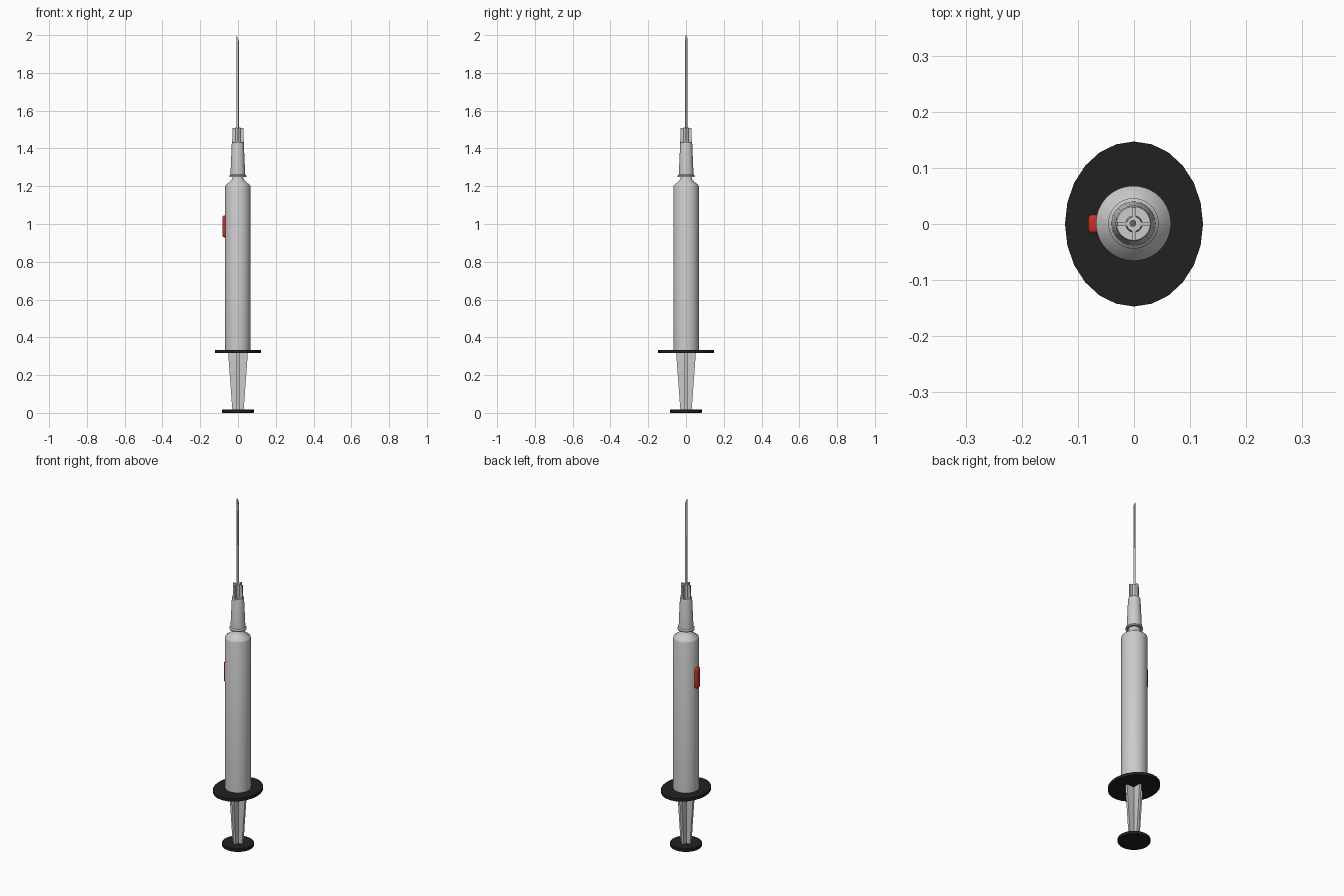
import bpy, bmesh, math
from mathutils import Vector

if "Cube" in bpy.data.objects:
    bpy.data.objects.remove(bpy.data.objects["Cube"])

def material(name, color):
    m = bpy.data.materials.new(name)
    m.diffuse_color = (*color, 1)
    m.use_nodes = True
    m.node_tree.nodes["Principled BSDF"].inputs["Base Color"].default_value = m.diffuse_color
    return m

black = material("black_plastic", (0.015, 0.015, 0.015))
red = material("red_plastic", (0.55, 0.03, 0.02))

def finish(name, bm, mat=None, smooth=True):
    bmesh.ops.recalc_face_normals(bm, faces=bm.faces)
    me = bpy.data.meshes.new(name)
    bm.to_mesh(me)
    bm.free()
    ob = bpy.data.objects.new(name, me)
    bpy.context.collection.objects.link(ob)
    if mat:
        me.materials.append(mat)
    if smooth:
        bpy.ops.object.select_all(action='DESELECT')
        ob.select_set(True)
        bpy.context.view_layer.objects.active = ob
        bpy.ops.object.shade_smooth_by_angle(angle=math.radians(35))
    return ob

def lathe(name, profile, sides=32, sx=1, sy=1, mat=None, centre=(0, 0)):
    """Revolve (radius, z) points; zero radius ends close the shape."""
    bm = bmesh.new()
    vs = [bm.verts.new((r, 0, z)) for r, z in profile]
    es = [bm.edges.new(p) for p in zip(vs, vs[1:])]
    bmesh.ops.spin(bm, geom=vs + es, cent=(0, 0, 0), axis=(0, 0, 1),
                   angle=math.tau, steps=sides, use_duplicate=False)
    bmesh.ops.remove_doubles(bm, verts=bm.verts, dist=1e-5)
    for v in bm.verts:
        v.co = Vector((v.co.x * sx + centre[0], v.co.y * sy + centre[1], v.co.z))
    return finish(name, bm, mat)

def cross_fins(name, r0, z0, r1, z1, thick):
    """Two crossed tapering plates."""
    bm = bmesh.new()
    t = thick / 2
    for turn in (0, 1):
        rings = []
        for r, z in ((r0, z0), (r1, z1)):
            pts = [(-r, -t), (r, -t), (r, t), (-r, t)]
            rings.append([bm.verts.new((-y, x, z) if turn else (x, y, z)) for x, y in pts])
        a, b = rings
        bm.faces.new(a[::-1])
        bm.faces.new(b)
        for i in range(4):
            j = (i + 1) % 4
            bm.faces.new((a[i], a[j], b[j], b[i]))
    return finish(name, bm, smooth=False)

# Plunger: thumb disc and tapered cross-shaped rod
lathe("thumb_disc", [(0, 0), (0.082, 0), (0.084, 0.002), (0.084, 0.016),
                     (0.082, 0.018), (0, 0.018)], 28, mat=black)
cross_fins("plunger_rod", 0.03, 0.016, 0.053, 0.33, 0.014)

# Oval finger flange
lathe("finger_flange", [(0, 0.317), (1, 0.317), (1, 0.333), (0, 0.333)],
      24, 0.123, 0.147, black)

# Barrel with concave shoulder and nozzle
lathe("barrel", [(0, 0.33), (0.067, 0.33), (0.067, 1.2), (0.065, 1.206),
                 (0.042, 1.224), (0.032, 1.236), (0.027, 1.25),
                 (0.022, 1.40), (0, 1.40)], 40, centre=(-0.001, 0.001))

# Hollow needle hub with rim, collar fins and core
lathe("needle_hub", [(0.028, 1.39), (0.034, 1.25), (0.045, 1.25), (0.045, 1.256),
                     (0.039, 1.262), (0.032, 1.425), (0.030, 1.432), (0, 1.432)],
      32, centre=(-0.001, 0.001))
cross_fins("hub_fins", 0.031, 1.425, 0.029, 1.508, 0.008)
lathe("hub_core", [(0, 1.425), (0.015, 1.425), (0.013, 1.51), (0, 1.51)], 20)

# Needle with a slanted tip
bm = bmesh.new()
bmesh.ops.create_cone(bm, cap_ends=True, segments=12, radius1=0.006, radius2=0.006, depth=0.54)
for v in bm.verts:
    if v.co.z > 0:
        v.co.z -= (v.co.x + 0.006) * 2.5
    v.co += Vector((-0.002, 0.001, 1.73))
finish("needle", bm)

# Red button on the left side of the barrel
bm = bmesh.new()
bmesh.ops.create_cube(bm, size=1)
for v in bm.verts:
    v.co = Vector((v.co.x * 0.03 - 0.067, v.co.y * 0.034, v.co.z * 0.115 + 0.987))
bmesh.ops.bevel(bm, geom=bm.edges[:], offset=0.008, segments=3, profile=0.5, affect='EDGES')
finish("red_button", bm, red)
